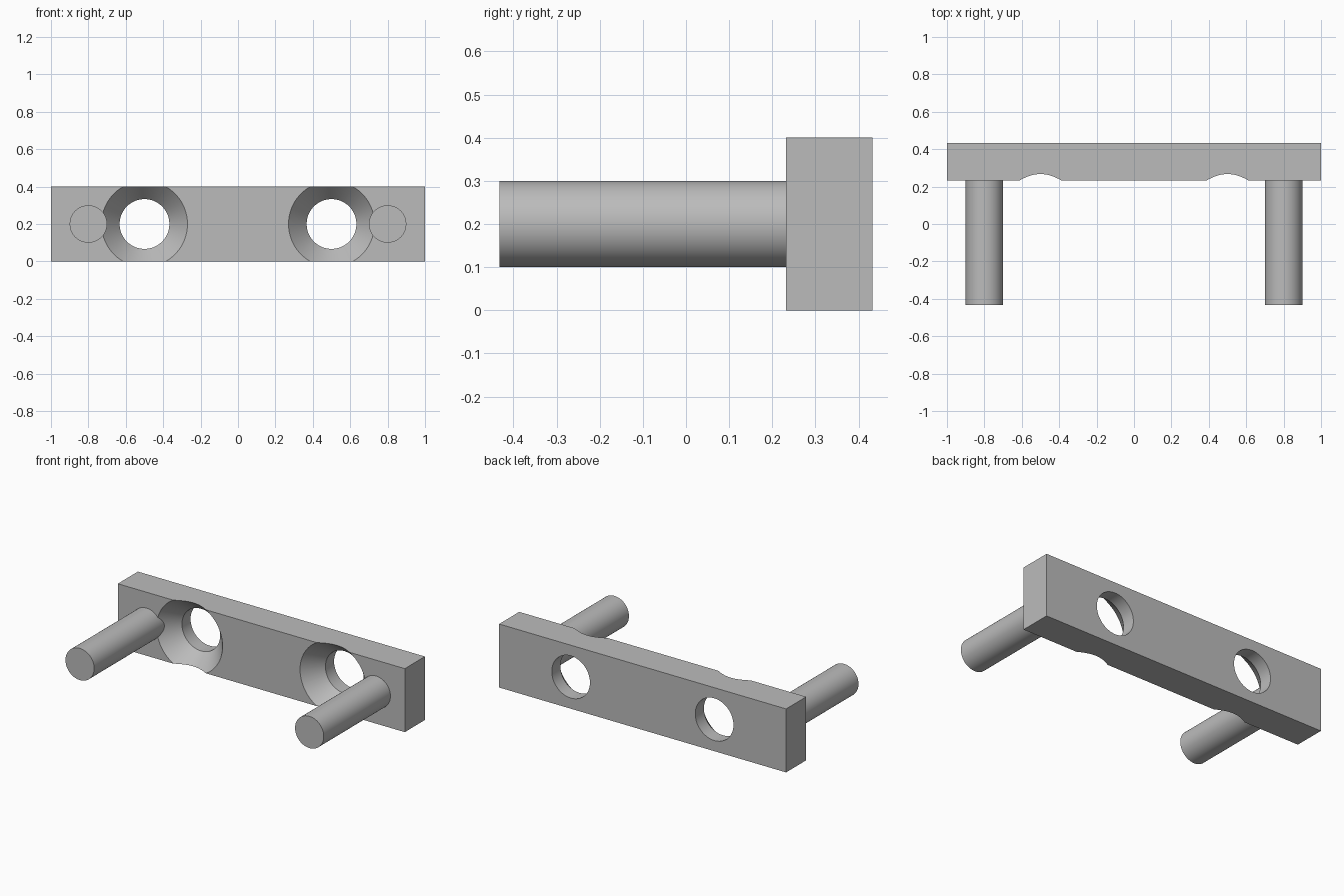
import bpy
import bmesh
from math import pi, radians
from mathutils import Vector

if "Cube" in bpy.data.objects:
    bpy.data.objects.remove(bpy.data.objects["Cube"])

FRONT, BACK, PIN_END = 0.232, 0.432, -0.432
HEIGHT = 0.4
MID = HEIGHT / 2

grey = bpy.data.materials.new("plain grey")
grey.use_nodes = True
colour = (0.5, 0.5, 0.5, 1)
grey.diffuse_color = colour
grey.node_tree.nodes["Principled BSDF"].inputs["Base Color"].default_value = colour


def finish(name, bm):
    bmesh.ops.recalc_face_normals(bm, faces=bm.faces)
    mesh = bpy.data.meshes.new(name)
    bm.to_mesh(mesh)
    bm.free()
    mesh.materials.append(grey)
    obj = bpy.data.objects.new(name, mesh)
    bpy.context.collection.objects.link(obj)
    return obj


def turned(name, x, profile, steps=96):
    """Solid of revolution about the y direction; profile is (radius, y)."""
    bm = bmesh.new()
    verts = [bm.verts.new((x + r, y, MID)) for r, y in profile]
    edges = [bm.edges.new(pair) for pair in zip(verts, verts[1:])]
    bmesh.ops.spin(bm, geom=verts + edges, cent=(x, 0, MID), axis=(0, 1, 0),
                   angle=2 * pi, steps=steps)
    bmesh.ops.remove_doubles(bm, verts=bm.verts, dist=0.0001)
    # Close both flat ends
    bmesh.ops.holes_fill(bm, edges=[e for e in bm.edges if e.is_boundary], sides=0)
    return finish(name, bm)


def smooth(obj):
    bpy.ops.object.select_all(action="DESELECT")
    obj.select_set(True)
    bpy.context.view_layer.objects.active = obj
    bpy.ops.object.shade_smooth_by_angle(angle=radians(30))


# Rectangular mounting plate
bm = bmesh.new()
bmesh.ops.create_cube(bm, size=1)
bmesh.ops.scale(bm, vec=(2, BACK - FRONT, HEIGHT), verts=bm.verts)
bmesh.ops.translate(bm, vec=Vector((0, (FRONT + BACK) / 2, MID)), verts=bm.verts)
plate = finish("mounting_plate", bm)

# Two countersunk screw holes, wider than the plate is tall
hole_r, sink_r, sink_depth = 0.133, 0.23, 0.114
extra = 0.05
flare = extra * (sink_r - hole_r) / sink_depth
for x in (-0.5, 0.5):
    cutter = turned("hole_cutter", x, [(sink_r + flare, FRONT - extra),
                                       (hole_r, FRONT + sink_depth),
                                       (hole_r, BACK + extra)])
    cutter.hide_render = True
    bpy.context.view_layer.objects.active = plate
    cut = plate.modifiers.new("screw_hole", "BOOLEAN")
    cut.operation = "DIFFERENCE"
    cut.solver = "EXACT"
    cut.object = cutter
    bpy.ops.object.modifier_apply(modifier=cut.name)
    bpy.data.objects.remove(cutter)
smooth(plate)

# Round pins, seated past the edge of the countersinks
for side, x in (("right", -0.8), ("left", 0.8)):
    smooth(turned(side + "_pin", x, [(0.1, PIN_END), (0.1, FRONT + 0.06)]))
